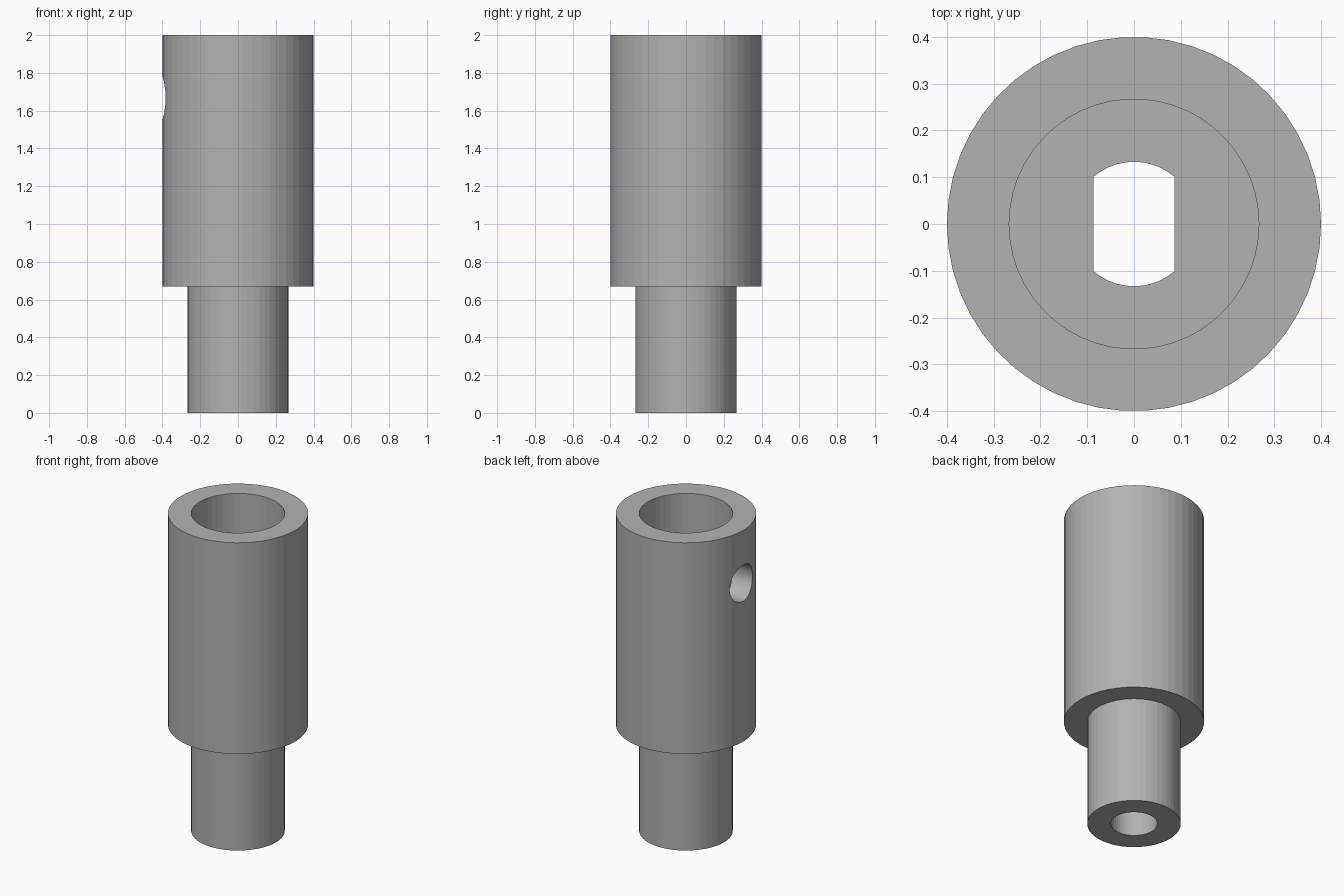
import bpy
import math

cube = bpy.data.objects.get("Cube")
if cube:
    bpy.data.objects.remove(cube, do_unlink=True)

SIDES = 50
OUTER_R, BORE_R, PIN_R = 0.40, 0.267, 0.133
SHOULDER, BORE_FLOOR, TOP = 0.67, 1.333, 2.0

grey = bpy.data.materials.new("plain grey")
grey.use_nodes = True
colour = (0.45, 0.45, 0.45, 1)
grey.diffuse_color = colour
grey.node_tree.nodes["Principled BSDF"].inputs["Base Color"].default_value = colour


def cylinder(name, radius, low, high):
    """Upright cylinder between two heights."""
    bpy.ops.mesh.primitive_cylinder_add(
        vertices=SIDES, radius=radius, depth=high - low,
        location=(0, 0, (low + high) / 2), rotation=(0, 0, math.pi / 2))
    ob = bpy.context.object
    ob.name = name
    return ob


def combine(target, other, operation):
    """Apply a boolean and discard the second solid."""
    mod = target.modifiers.new(operation.lower(), "BOOLEAN")
    mod.operation = operation
    mod.solver = "EXACT"
    mod.object = other
    bpy.context.view_layer.objects.active = target
    bpy.ops.object.modifier_apply(modifier=mod.name)
    bpy.data.objects.remove(other, do_unlink=True)


# Wide sleeve on a narrow shank
body = cylinder("stepped_sleeve", OUTER_R, SHOULDER, TOP)
combine(body, cylinder("shank", BORE_R, 0, SHOULDER + 0.1), "UNION")

# Wide socket from the top and round hole from the bottom
combine(body, cylinder("socket_cutter", BORE_R, BORE_FLOOR, TOP + 0.1), "DIFFERENCE")
combine(body, cylinder("shank_hole_cutter", PIN_R, -0.1, SHOULDER), "DIFFERENCE")

# Slot with two flats joining the socket and the round hole
slot = cylinder("slot_cutter", PIN_R, SHOULDER - 0.05, BORE_FLOOR + 0.05)
bpy.ops.mesh.primitive_cube_add(size=1, location=(0, 0, 1))
flats = bpy.context.object
flats.scale = (0.174, 1, 2)
combine(slot, flats, "INTERSECT")
combine(body, slot, "DIFFERENCE")

# Screw hole through one wall of the socket
bpy.ops.mesh.primitive_cylinder_add(
    vertices=SIDES, radius=0.114, depth=0.4,
    location=(-0.35, 0, 1.667), rotation=(0, math.pi / 2, 0))
combine(body, bpy.context.object, "DIFFERENCE")

body.data.materials.clear()
body.data.materials.append(grey)
for face in body.data.polygons:
    face.material_index = 0
    face.use_smooth = False
